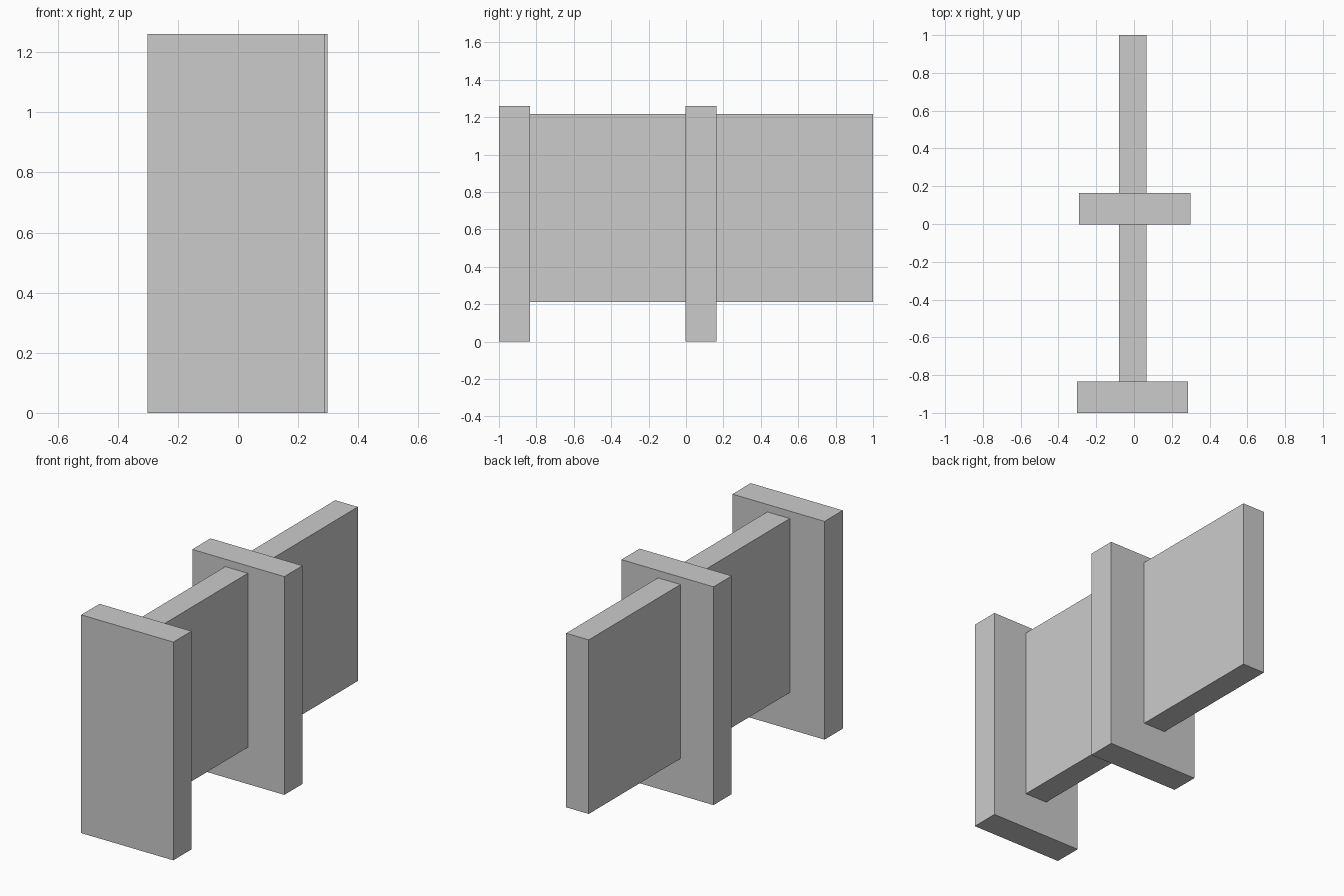
import bpy
from mathutils import Vector

if "Cube" in bpy.data.objects:
    bpy.data.objects.remove(bpy.data.objects["Cube"])


def box(name, low, high):
    """Axis-aligned box between two opposite corners."""
    low, high = Vector(low), Vector(high)
    bpy.ops.mesh.primitive_cube_add(size=1, location=(low + high) / 2)
    obj = bpy.context.object
    obj.name = name
    obj.scale = high - low
    bpy.ops.object.transform_apply(location=False, rotation=False, scale=True)
    return obj


HEIGHT = 1.26
POST_WIDTH, POST_DEPTH = 0.588, 0.166
PANEL_X = (-0.079, 0.065)
PANEL_Z = (0.212, 1.217)

# Each bay: post left edge, post front, and the back end of its panel
bays = [
    ("front", -0.301, -1.0, -0.003),
    ("middle", -0.29, -0.003, 1.0),
]

for label, x, y, panel_end in bays:
    # Wide upright post standing on the ground
    post_back = y + POST_DEPTH
    box(label + "_post", (x, y, 0), (x + POST_WIDTH, post_back, HEIGHT))
    # Raised panel running back from the post
    box(label + "_panel", (PANEL_X[0], post_back, PANEL_Z[0]),
        (PANEL_X[1], panel_end, PANEL_Z[1]))
